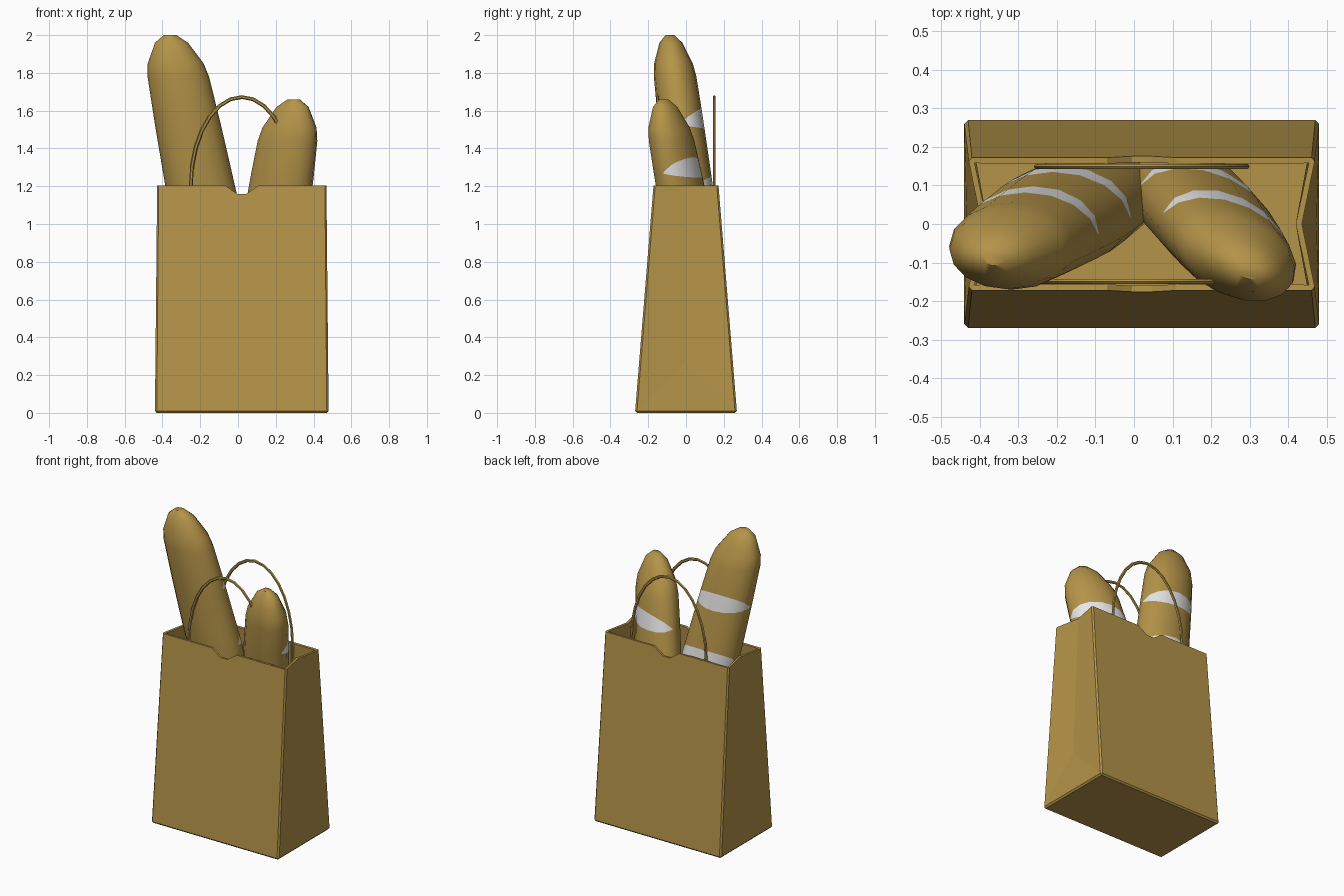
import bpy, bmesh, math
from mathutils import Vector

if "Cube" in bpy.data.objects:
    bpy.data.objects.remove(bpy.data.objects["Cube"])

def material(name, col):
    m = bpy.data.materials.new(name)
    m.diffuse_color = (*col, 1)
    m.use_nodes = True
    m.node_tree.nodes["Principled BSDF"].inputs["Base Color"].default_value = m.diffuse_color
    return m

BROWN = material("kraft_brown", (0.46, 0.295, 0.066))
PALE = material("flour_white", (0.8, 0.8, 0.8))
CX = 0.02  # bag centre line

def finish(bm, name, mats, smooth=None):
    bmesh.ops.recalc_face_normals(bm, faces=bm.faces)
    me = bpy.data.meshes.new(name)
    bm.to_mesh(me)
    bm.free()
    ob = bpy.data.objects.new(name, me)
    bpy.context.collection.objects.link(ob)
    for m in mats:
        me.materials.append(m)
    if smooth:
        bpy.ops.object.select_all(action='DESELECT')
        ob.select_set(True)
        bpy.context.view_layer.objects.active = ob
        bpy.ops.object.shade_smooth_by_angle(angle=math.radians(smooth))
    return ob

# paper bag: tapered panels, thumb notch in front and back, folded side gussets
bm = bmesh.new()
V = lambda x, y, z: bm.verts.new((CX + x, y, z))
TOP = 1.205
base = {(sx, sy): V(sx * 0.46, sy * 0.27, 0) for sx in (-1, 1) for sy in (-1, 1)}
rim = {(sx, sy): V(sx * 0.45, sy * 0.172, TOP) for sx in (-1, 1) for sy in (-1, 1)}
bm.faces.new([base[k] for k in ((-1, -1), (1, -1), (1, 1), (-1, 1))])
for sy in (-1, 1):
    notch = [V(x, sy * (0.172 + (TOP - z) * 0.081), z)
             for x, z in ((0.09, TOP), (0.025, 1.16), (-0.025, 1.16), (-0.09, TOP))]
    bm.faces.new([base[-1, sy], base[1, sy], rim[1, sy], *notch, rim[-1, sy]])
for sx in (-1, 1):
    apex, mid = V(sx * 0.453, 0, 0.27), V(sx * 0.415, 0, TOP)
    bm.faces.new([base[sx, -1], base[sx, 1], apex])
    for sy in (-1, 1):
        bm.faces.new([base[sx, sy], rim[sx, sy], mid, apex])
bag = finish(bm, "paper_bag", [BROWN])
bev = bag.modifiers.new("creased_edges", 'BEVEL')
bev.width, bev.segments = 0.01, 1
bev.limit_method, bev.angle_limit = 'ANGLE', math.radians(50)
sol = bag.modifiers.new("paper_thickness", 'SOLIDIFY')
sol.thickness, sol.offset = 0.016, -1

# handles: thin arched cords inside the front and back panels
def handle(name, y):
    bm = bmesh.new()
    path = [(-0.27, 1.06)] + [(-0.27 * math.cos(math.pi * i / 14), 1.2 + 0.472 * math.sin(math.pi * i / 14))
                              for i in range(15)] + [(0.27, 1.06)]
    path = [Vector((CX + x, y, z)) for x, z in path]
    rings = []
    for i, p in enumerate(path):
        t = (path[min(i + 1, len(path) - 1)] - path[max(i - 1, 0)]).normalized()
        side = t.cross(Vector((0, 1, 0)))
        rings.append([bm.verts.new(p + side * 0.01 * math.cos(a) + Vector((0, 0.007 * math.sin(a), 0)))
                      for a in (k * math.tau / 6 for k in range(6))])
    for a, b in zip(rings, rings[1:]):
        for k in range(6):
            bm.faces.new((a[k], a[k - 1], b[k - 1], b[k]))
    bm.faces.new(rings[0])
    bm.faces.new(rings[-1])
    finish(bm, name, [BROWN], 40)

handle("front_handle", -0.149)
handle("back_handle", 0.149)

# loaves: leaning tapered bodies with pale slashes across the back
PROFILE = ((0, 0.18), (0.04, 0.47), (0.15, 0.8), (0.22, 0.88), (0.4, 0.93), (0.8, 1), (9, 1))

def taper(u):
    for (a, ra), (b, rb) in zip(PROFILE, PROFILE[1:]):
        if u <= b:
            return ra + (rb - ra) * (max(u, 0) - a) / (b - a)

def loaf(name, tip, slope, half, turn, length, slashes, n=16):
    bm = bmesh.new()
    # each row: depth below the tip and slash side (-1 upper edge, 1 lower edge, 0 plain)
    rows = [(u, 0) for u in (0, 0.04, 0.09, 0.15, 0.22)]
    for s in slashes:
        rows += [(s, -1), (s, 1), (s + 0.18, 0)]
    rows += [(length - u, 0) for u in (0.22, 0.15, 0.04, 0)]
    c, s = math.cos(turn), math.sin(turn)
    rings = []
    for depth, edge in rows:
        ring = []
        for k in range(n):
            a = math.tau * k / n
            w = max(0, math.sin(a)) ** 0.8
            u = depth + (edge * (0.004 + 0.05 * w) - 0.03 * w if edge else 0)
            r = min(taper(u), taper(length - u))
            x, y = half[0] * r * math.cos(a), half[1] * r * math.sin(a)
            ring.append(bm.verts.new((tip[0] + slope[0] * u + x * c - y * s,
                                      tip[1] + slope[1] * u + x * s + y * c, tip[2] - u)))
        rings.append(ring)
    for i in range(len(rings) - 1):
        for k in range(n):
            j = (k + 1) % n
            f = bm.faces.new((rings[i][k], rings[i][j], rings[i + 1][j], rings[i + 1][k]))
            if rows[i][1] == -1 and math.sin(math.tau * (k + 0.5) / n) > 0.1:
                f.material_index = 1
    bm.faces.new(rings[0])
    bm.faces.new(rings[-1])
    finish(bm, name, [BROWN, PALE], 50)

loaf("tall_loaf", (-0.36, -0.085, 2.0), (0.2, 0.125), (0.185, 0.128), 0, 1.7, (0.47, 0.83))
loaf("short_loaf", (0.295, -0.118, 1.66), (-0.15, 0.19), (0.19, 0.125), math.radians(-25), 1.4, (0.39, 0.74))
